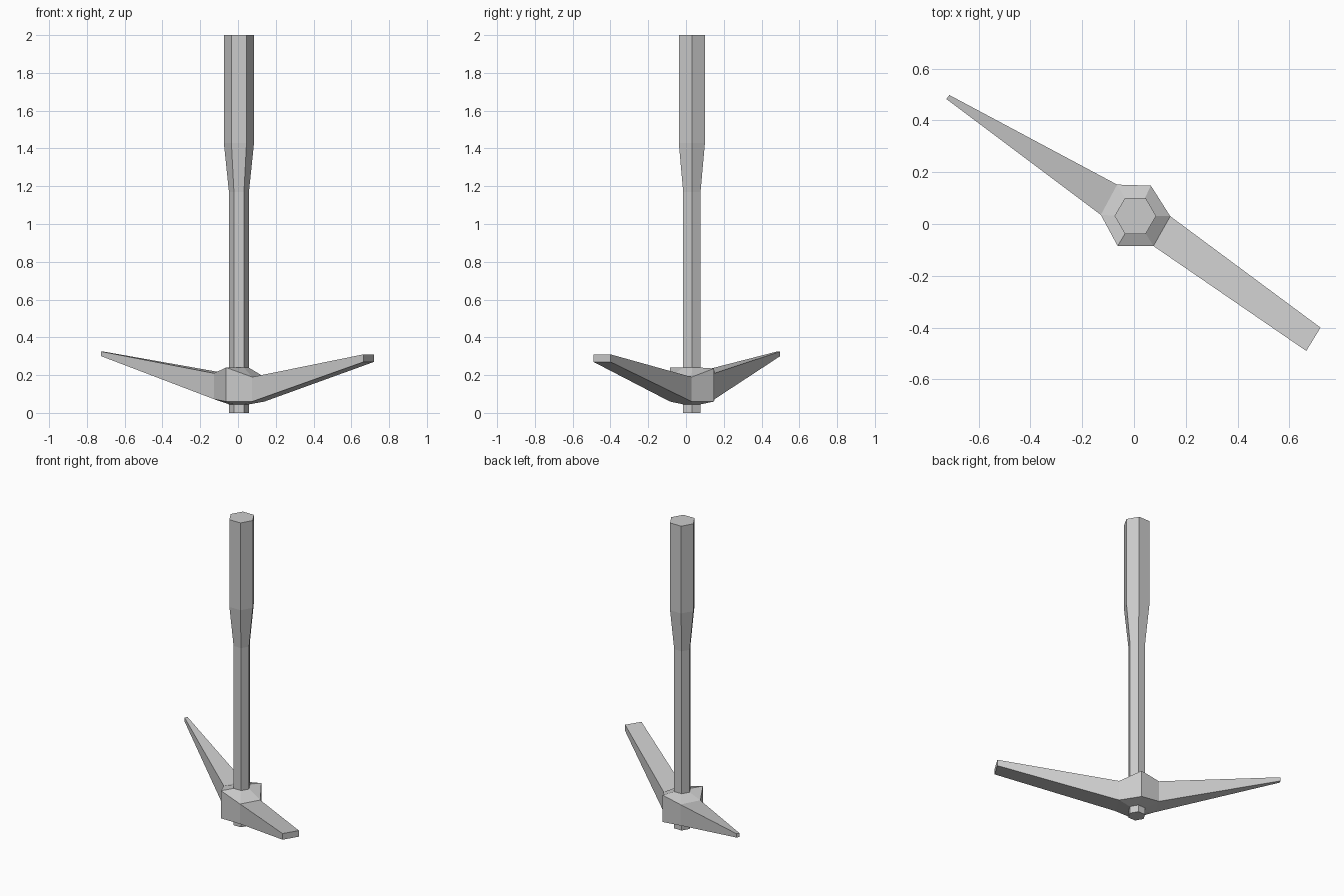
import bpy, bmesh
from math import cos, sin, pi

if "Cube" in bpy.data.objects:
    bpy.data.objects.remove(bpy.data.objects["Cube"])

CX, CY = 0.005, 0.031


def hexagon(r, z):
    return [(CX + r * cos(i * pi / 3), CY + r * sin(i * pi / 3), z) for i in range(6)]


def finish(bm, name):
    bmesh.ops.recalc_face_normals(bm, faces=bm.faces)
    mesh = bpy.data.meshes.new(name)
    bm.to_mesh(mesh)
    bm.free()
    obj = bpy.data.objects.new(name, mesh)
    bpy.context.collection.objects.link(obj)
    return obj


def loft(bm, rings, skip=()):
    """Bridge hexagonal rings; skip holds (level, side) openings."""
    vs = [[bm.verts.new(p) for p in ring] for ring in rings]
    for k in range(len(vs) - 1):
        for i in range(6):
            if (k, i) not in skip:
                j = (i + 1) % 6
                bm.faces.new((vs[k][i], vs[k][j], vs[k + 1][j], vs[k + 1][i]))
    bm.faces.new(vs[0][::-1])
    bm.faces.new(vs[-1])
    return vs


# Hexagonal handle, thicker at the grip
bm = bmesh.new()
loft(bm, [hexagon(0.053, 0), hexagon(0.053, 1.17), hexagon(0.08, 1.43), hexagon(0.08, 2)])
finish(bm, "handle")

# Head: hexagonal socket with two arms drawn out of opposite sides
outline = [(0.14, 0.03), (0.065, 0.148), (-0.065, 0.152),
           (-0.128, 0.035), (-0.063, -0.085), (0.075, -0.085)]
bottom_z = [0.06, 0.06, 0.073, 0.073, 0.06, 0.06]
top_z = [0.19, 0.235, 0.21, 0.21, 0.24, 0.19]
low = [(x, y, z) for (x, y), z in zip(outline, bottom_z)]
high = [(x, y, z) for (x, y), z in zip(outline, top_z)]
bm = bmesh.new()
rings = loft(bm, [hexagon(0.052, 0.045), low, high, hexagon(0.052, 0.24)],
             skip={(1, 2), (1, 5)})


def arm(side, start, end, z0, z1):
    a, b = side, (side + 1) % 6
    root = [rings[1][a], rings[1][b], rings[2][b], rings[2][a]]
    tip = [bm.verts.new((*p, z)) for p, z in
           ((start, z0), (end, z0), (end, z1), (start, z1))]
    for i in range(4):
        j = (i + 1) % 4
        bm.faces.new((root[i], root[j], tip[j], tip[i]))
    bm.faces.new(tip)


arm(2, (-0.713, 0.498), (-0.724, 0.482), 0.30, 0.325)   # pointed pick
arm(5, (0.665, -0.49), (0.72, -0.40), 0.27, 0.31)       # flat blade
finish(bm, "pick_head")
